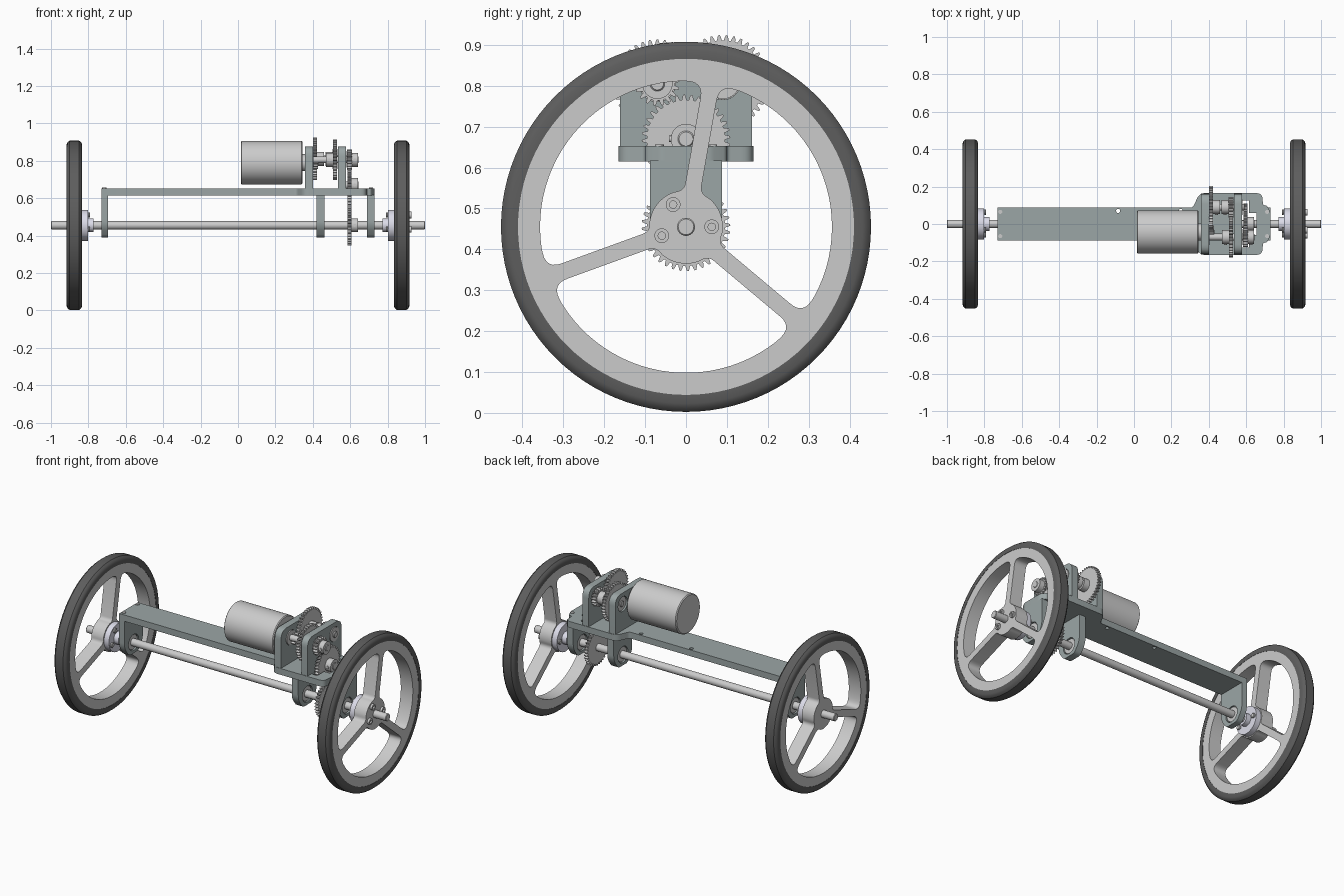
import bpy, bmesh
from math import sin, cos, pi, radians, asin
from mathutils import Matrix, Vector

if "Cube" in bpy.data.objects:
    bpy.data.objects.remove(bpy.data.objects["Cube"])

AX = 0.455                      # axle height
TO_X = Matrix(((0, 0, 1, 0), (1, 0, 0, 0), (0, 1, 0, 0), (0, 0, 0, 1)))  # profile in yz


def material(name, c):
    m = bpy.data.materials.new(name)
    m.diffuse_color = (*c, 1)
    m.use_nodes = True
    m.node_tree.nodes["Principled BSDF"].inputs["Base Color"].default_value = m.diffuse_color
    return m


STEEL = material("steel", (0.55, 0.55, 0.55))
FRAME = material("frame_grey", (0.33, 0.38, 0.38))
RUBBER = material("rubber", (0.11, 0.11, 0.11))
HUB = material("hub_alloy", (0.72, 0.72, 0.82))


def finish(name, bm, mat):
    bmesh.ops.remove_doubles(bm, verts=bm.verts, dist=1e-5)
    bmesh.ops.recalc_face_normals(bm, faces=bm.faces)
    me = bpy.data.meshes.new(name)
    bm.to_mesh(me)
    bm.free()
    me.shade_smooth()
    me.set_sharp_from_angle(angle=radians(32))
    me.materials.append(mat)
    ob = bpy.data.objects.new(name, me)
    bpy.context.collection.objects.link(ob)
    return ob


def extrude(name, loops, lo, hi, mat, along_x=True):
    """Filled outline (first loop) with holes, extruded from lo to hi."""
    cu = bpy.data.curves.new(name + "_profile", 'CURVE')
    cu.dimensions, cu.fill_mode, cu.extrude = '2D', 'BOTH', (hi - lo) / 2
    for pts in loops:
        sp = cu.splines.new('POLY')
        sp.points.add(len(pts) - 1)
        for p, q in zip(sp.points, pts):
            p.co = (q[0], q[1], 0, 1)
        sp.use_cyclic_u = True
    tmp = bpy.data.objects.new(name + "_profile", cu)
    bpy.context.collection.objects.link(tmp)
    dg = bpy.context.evaluated_depsgraph_get()
    me = bpy.data.meshes.new_from_object(tmp.evaluated_get(dg))
    bm = bmesh.new()
    bm.from_mesh(me)
    bpy.data.objects.remove(tmp)
    bpy.data.meshes.remove(me)
    bm.transform(Matrix.Translation((0, 0, (lo + hi) / 2)))
    if along_x:
        bm.transform(TO_X)
    return finish(name, bm, mat)


def rounded(pts):
    """Points (u, v, d): each corner is replaced by a curve starting d away."""
    out, n = [], len(pts)
    for i, (u, v, d) in enumerate(pts):
        p = Vector((u, v))
        if not d:
            out.append(p)
            continue
        a = p + (Vector(pts[i - 1][:2]) - p).normalized() * d
        b = p + (Vector(pts[(i + 1) % n][:2]) - p).normalized() * d
        for k in range(7):
            t = k / 6
            out.append(a * (1 - t) ** 2 + p * 2 * t * (1 - t) + b * t * t)
    return out


def circle(u, v, r, n=40):
    return [(u + r * cos(2 * pi * i / n), v + r * sin(2 * pi * i / n)) for i in range(n)]


def lathe(name, prof, y=0, z=AX, mat=STEEL, n=40, closed=False):
    """Profile of (x, radius) turned about an axis along x."""
    bm = bmesh.new()
    rings = [[bm.verts.new((x, y + r * cos(2 * pi * i / n), z + r * sin(2 * pi * i / n)))
              for i in range(n)] for x, r in prof]
    pairs = list(zip(rings, rings[1:])) + ([(rings[-1], rings[0])] if closed else [])
    for a, b in pairs:
        for i in range(n):
            bm.faces.new((a[i], a[(i + 1) % n], b[(i + 1) % n], b[i]))
    if not closed:
        bm.faces.new(rings[0])
        bm.faces.new(rings[-1])
    return finish(name, bm, mat)


def rod(name, x0, x1, r, y=0, z=AX, mat=STEEL, c=0.003):
    return lathe(name, [(x0, r - c), (x0 + c, r), (x1 - c, r), (x1, r - c)], y, z, mat)


def gear(name, x0, x1, y, z, n, turn=0.0, m=0.0057, bore=0.015):
    pts = []
    for i in range(n):
        for f, r in ((-.34, n / 2 - 1.2), (-.24, n / 2), (-.11, n / 2 + 1),
                     (.11, n / 2 + 1), (.24, n / 2), (.34, n / 2 - 1.2)):
            a = 2 * pi * (i + f + turn) / n
            pts.append((y + m * r * cos(a), z + m * r * sin(a)))
    return extrude(name, [pts, circle(y, z, bore, 24)], x0, x1, STEEL)


# Wheels: three-spoke rim, tyre, hub
def window(a):
    R, r, h, step = 0.357, 0.09, 0.02, 2 * pi / 3
    o, i = asin(h / R), asin(h / r)
    pt = lambda rad, t, d: (rad * cos(t), AX + rad * sin(t), d)
    pts = [pt(R, a + o, .04)]
    pts += [pt(R, a + o + .15 + k / 24 * (step - 2 * o - .3), 0) for k in range(25)]
    pts += [pt(R, a + step - o, .04), pt(r, a + step - i, .018)]
    pts += [pt(r, a + step - i - .3 - k / 10 * (step - 2 * i - .6), 0) for k in range(11)]
    pts += [pt(r, a + i, .018)]
    return rounded(pts)


for side, s in (("right", 1), ("left", -1)):
    lo, hi = sorted((s * .835, s * .915))
    extrude(side + "_wheel_rim",
            [circle(0, AX, .412, 96)] + [window(radians(a)) for a in (80, 200, 320)]
            + [circle(0, AX, .022, 32)], lo, hi, STEEL)
    w, c = .0415, s * .875
    lathe(side + "_tyre", [(c - w, .411), (c - w, .432), (c - w + .005, .444), (c - w + .016, .4525),
                           (c + w - .016, .4525), (c + w - .005, .444), (c + w, .432), (c + w, .411)],
          mat=RUBBER, n=96, closed=True)
    lathe(side + "_wheel_hub", [(s * .772, .02), (s * .772, .037), (s * .802, .037),
                                (s * .802, .083), (s * .835, .083), (s * .835, .02)],
          mat=HUB, closed=True)
    for i, a in enumerate((0, 120, 200)):
        y, z = .063 * cos(radians(a)), AX + .063 * sin(radians(a))
        if s > 0:
            lathe(f"hub_screw_{i}", [(.91, .018), (.928, .018), (.928, .009), (.918, .009)], y, z, n=20)
        rod(f"{side}_hub_bolt_{i}", *sorted((s * .79, s * .803)), .014, y, z)

rod("axle", -1, 1, .022)

# Frame: deck plate with gear slot, hanging legs
half = [(-.73, .088, 0), (.315, .088, .015), (.35, .165, .03), (.685, .165, .03),
        (.69, .1, .01), (.71, .1, .01), (.73, .06, .01)]
deck = rounded(half + [(x, -y, d) for x, y, d in reversed(half)])
slot = [(.578, -.125), (.615, -.125), (.615, -.06), (.655, -.06),
        (.655, .06), (.615, .06), (.615, .125), (.578, .125)]
extrude("deck_plate", [deck, slot, circle(-.085, .07, .011, 20), circle(.25, .07, .011, 20)],
        .615, .653, FRAME, along_x=False)
for name, x0, x1 in (("left_leg", -.73, -.695), ("middle_leg", .42, .463), ("right_leg", .69, .73)):
    q = [(.088, .617, 0), (.088, .45, .03), (.045, .39, .02)]
    extrude(name, [rounded(q + [(-y, z, d) for y, z, d in reversed(q)]), circle(0, AX, .048)],
            x0, x1, FRAME)
    rod(name + "_bearing", x0 + .005, x1 - .005, .046)
for x in (-.715, .712):
    for y in (-.065, .065):
        ob = lathe("deck_screw", [(-.004, .011), (.004, .011)], 0, 0, n=20)
        ob.rotation_euler = (0, pi / 2, 0)
        ob.location = (x, y, .653)

# Gearbox uprights with bearings
PA, PB, PD, PM = (.09, .81), (-.07, .805), (0, .67), (-.043, .79)
for name, x0, x1 in (("inner_upright", .358, .4), ("outer_upright", .535, .577)):
    out = rounded([(-.162, .64, 0), (.162, .64, 0), (.162, .877, .055), (-.162, .877, .055)])
    extrude(name, [out, circle(*PA, .044), circle(*PB, .044)], x0, x1, FRAME)
    for p in (PA, PB):
        lathe(name + "_bearing", [(x0 + .008, .018), (x0 + .008, .042),
                                  (x1 + .004, .042), (x1 + .004, .018)], *p, closed=True)

# Motor
lathe("motor_body", [(.015, .11), (.02, .116), (.34, .116), (.345, .111)], *PM, n=64)
rod("motor_boss", .343, .362, .045, *PM)
rod("motor_shaft", .36, .43, .013, *PM)
gear("motor_pinion", .4, .428, *PM, 10, bore=.01)

# Gear train
gear("first_gear", .402, .422, *PA, 38)
gear("second_pinion", .505, .532, *PA, 17, .3)
gear("second_gear", .508, .53, *PB, 36)
gear("third_pinion", .583, .61, *PB, 17, .4)
gear("third_gear", .585, .606, *PD, 36, .25)
gear("axle_gear", .585, .606, 0, AX, 36, .25, bore=.02)
rod("first_shaft", .36, .59, .018, *PA)
rod("second_shaft", .36, .645, .018, *PB)
rod("third_shaft", .535, .645, .02, *PD)

# Gear collars with set screws
for name, x0, x1, p in (("first", .422, .46, PA), ("second_inner", .47, .508, PB),
                        ("second_pinion", .468, .506, PA), ("second_outer", .61, .642, PB),
                        ("third", .606, .642, PD), ("axle", .606, .642, (0, AX))):
    lathe(name + "_collar", [(x0, .018), (x0, .037), (x1, .037), (x1, .018)], *p, closed=True)
    ob = lathe(name + "_set_screw", [(.03, .008), (.042, .008)], 0, 0, n=16)
    ob.rotation_euler = (0, 0, -pi / 2)
    ob.location = ((x0 + x1) / 2, *p)
